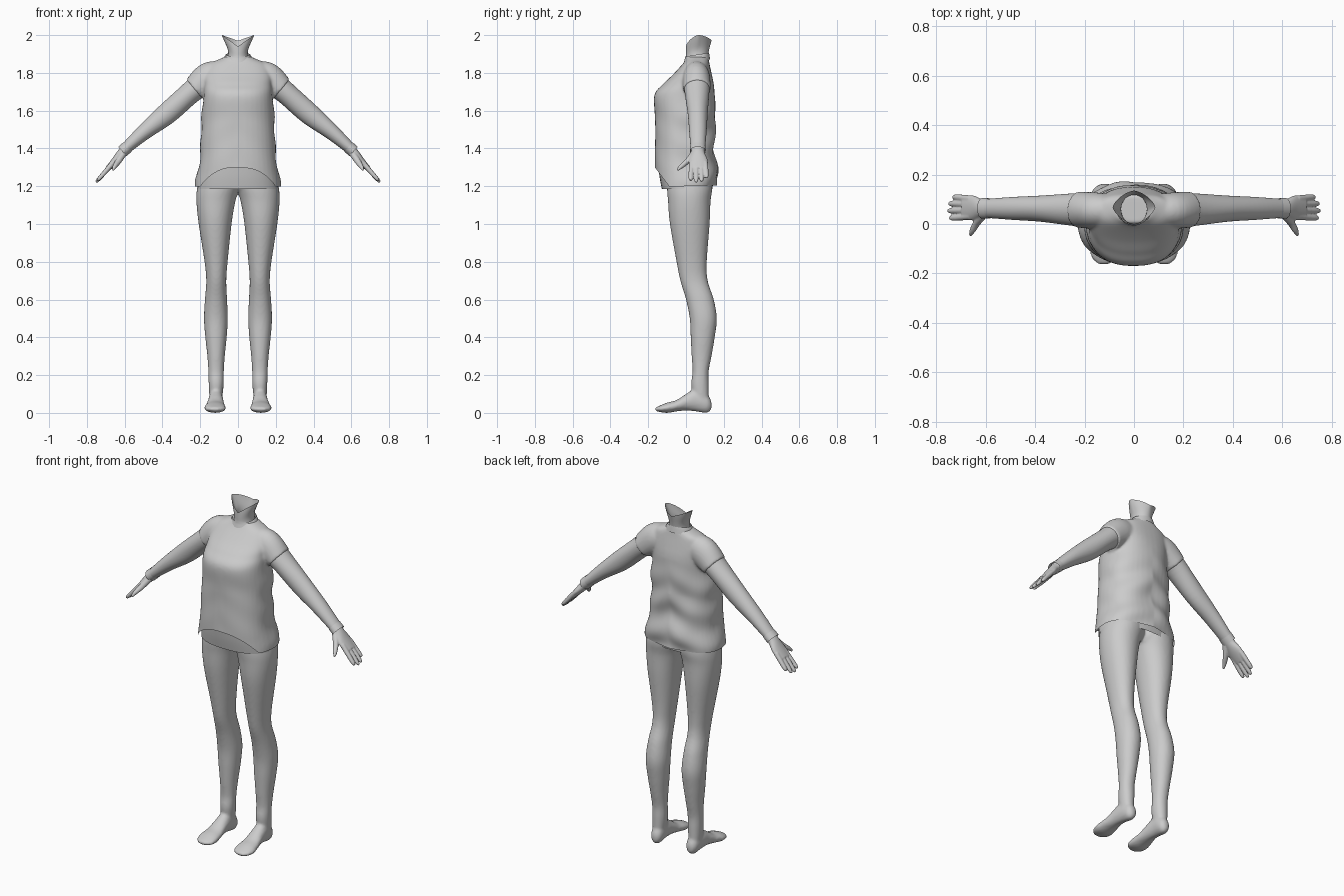
import bpy, bmesh, math
from mathutils import Vector

cube = bpy.data.objects.get("Cube")
if cube:
    bpy.data.objects.remove(cube, do_unlink=True)

grey = bpy.data.materials.new("plain_grey")
grey.use_nodes = True
colour = (0.6, 0.6, 0.6, 1)
grey.diffuse_color = colour
grey.node_tree.nodes["Principled BSDF"].inputs["Base Color"].default_value = colour
SIDES = 40


def spline(keys, steps=6):
    """Smoothly fill in between key tuples."""
    out = []
    for i in range(len(keys) - 1):
        a, b, c, d = (keys[min(max(i + k, 0), len(keys) - 1)] for k in (-1, 0, 1, 2))
        for s in range(steps):
            t = s / steps
            out.append([q + t / 2 * (r - p + t * (2 * p - 5 * q + 4 * r - w + t * (3 * (q - r) + w - p)))
                        for p, q, r, w in zip(a, b, c, d)])
    return out + [list(keys[-1])]


def loft(bm, rings, caps=True):
    rows = [[bm.verts.new(p) for p in ring] for ring in rings]
    for low, high in zip(rows, rows[1:]):
        for i in range(SIDES):
            j = (i + 1) % SIDES
            bm.faces.new((low[i], low[j], high[j], high[i]))
    if caps:
        bm.faces.new(rows[0][::-1])
        bm.faces.new(rows[-1])


def oval(centre, u, v, power=2):
    ring = []
    for i in range(SIDES):
        a = math.tau * i / SIDES
        c, s = math.cos(a), math.sin(a)
        ring.append(centre + u * math.copysign(abs(c) ** (2 / power), c)
                    + v * math.copysign(abs(s) ** (2 / power), s))
    return ring


def stack(keys, power=2.0):
    """Upright sections: height, x range, y range, optional squareness."""
    rings = []
    for z, x0, x1, y0, y1, *p in spline(keys):
        rings.append(oval(Vector(((x0 + x1) / 2, (y0 + y1) / 2, z)), Vector(((x1 - x0) / 2, 0, 0)),
                          Vector((0, (y1 - y0) / 2, 0)), p[0] if p else power))
    return rings


def limb(keys):
    """Sections along a path: x, y, z, y radius, thickness radius."""
    pts = spline(keys)
    rings = []
    for i, (x, y, z, ry, rt) in enumerate(pts):
        along = Vector(pts[min(i + 1, len(pts) - 1)][:3]) - Vector(pts[max(i - 1, 0)][:3])
        along.normalize()
        side = Vector((0, 1, 0))
        side = (side - along * side.dot(along)).normalized()
        rings.append(oval(Vector((x, y, z)), side * ry, along.cross(side) * rt))
    return rings


def finish(name, bm, voxel=0, smooth=0, mirror=False):
    bmesh.ops.recalc_face_normals(bm, faces=bm.faces)
    mesh = bpy.data.meshes.new(name)
    bm.to_mesh(mesh)
    bm.free()
    obj = bpy.data.objects.new(name, mesh)
    bpy.context.collection.objects.link(obj)
    if mirror:
        mod = obj.modifiers.new("mirror", "MIRROR")
        mod.use_mirror_merge = False
    if voxel:
        mod = obj.modifiers.new("fuse", "REMESH")
        mod.mode = "VOXEL"
        mod.voxel_size = voxel
    if smooth:
        mod = obj.modifiers.new("soften", "SMOOTH")
        mod.iterations = smooth
    if obj.modifiers:
        deps = bpy.context.evaluated_depsgraph_get()
        baked = bpy.data.meshes.new_from_object(obj.evaluated_get(deps))
        obj.modifiers.clear()
        obj.data = baked
    obj.data.materials.clear()
    obj.data.materials.append(grey)
    shade(obj)
    return obj


def shade(obj):
    for face in obj.data.polygons:
        face.use_smooth = True


# Legs, feet and hips, fused into one skin
bm = bmesh.new()
loft(bm, stack([
    (.06, .085, .15, .04, .12), (.15, .076, .155, .028, .12), (.22, .075, .157, .035, .12),
    (.3, .07, .162, .03, .135), (.4, .06, .173, .025, .152), (.5, .054, .18, .02, .163),
    (.6, .058, .175, 0, .147), (.7, .062, .168, -.03, .115), (.8, .055, .177, -.05, .11),
    (1, .034, .208, -.085, .125), (1.12, .014, .22, -.095, .13), (1.2, -.01, .215, -.1, .14),
    (1.3, -.03, .19, -.09, .13)], 2.1))
foot = stack([
    (.135, .1, .13, .02, .06), (.11, .082, .148, 0, .1), (.05, .08, .155, .008, .125),
    (0, .076, .16, .012, .1), (-.05, .07, .17, .008, .068), (-.1, .064, .178, 0, .054),
    (-.14, .07, .17, .005, .038), (-.162, .1, .145, .01, .028)])
loft(bm, [[Vector((p.x, p.z, p.y)) for p in ring] for ring in foot])
loft(bm, stack([(1.16, 0, .06, -.03, .09), (1.2, -.02, .17, -.09, .13), (1.3, -.02, .19, -.1, .13)]))
finish("legs_and_hips", bm, .008, 4, True)

# Arms with hands
bm = bmesh.new()
loft(bm, limb([
    (.15, .055, 1.775, .07, .08), (.24, .058, 1.705, .066, .06), (.375, .062, 1.585, .053, .057),
    (.495, .063, 1.488, .046, .042), (.6, .063, 1.395, .038, .029)]))
loft(bm, limb([
    (.585, .063, 1.405, .034, .026), (.615, .063, 1.375, .036, .025),
    (.65, .065, 1.335, .05, .02), (.69, .067, 1.292, .048, .014)]))
for y, reach in ((.025, .92), (.054, 1), (.082, .96), (.108, .78)):
    tip = Vector((.66, y, 1.325)).lerp(Vector((.752, y, 1.222)), reach)
    mid = Vector((.66, y, 1.32)).lerp(tip, .8)
    loft(bm, limb([(.66, .065 + (y - .065) * .85, 1.325, .014, .014),
                   (*mid, .012, .011), (*tip, .006, .006)]))
loft(bm, limb([(.605, .045, 1.375, .02, .018), (.635, .005, 1.33, .014, .016),
               (.652, -.025, 1.305, .012, .012), (.662, -.046, 1.285, .006, .006)]))
finish("arms", bm, .004, 3, True)

# Sleeve and trouser style cuff lines at the wrists
bm = bmesh.new()
loft(bm, limb([(.585, .063, 1.408, .041, .033), (.612, .063, 1.384, .042, .033)]), False)
finish("wrist_cuffs", bm, mirror=True)

# Loose top with short sleeves
bm = bmesh.new()
loft(bm, stack([(z, -w, w, front, back) for z, w, front, back in (
    (1.1, .23, -.158, .165), (1.2, .225, -.162, .163), (1.28, .212, -.166, .168),
    (1.4, .2, -.164, .15), (1.55, .192, -.163, .155), (1.68, .183, -.168, .152),
    (1.74, .18, -.122, .147), (1.79, .18, -.07, .137), (1.845, .155, -.02, .125),
    (1.872, .1, 0, .12), (1.885, .07, .004, .118))], 2.35))
for side in (-1, 1):
    loft(bm, limb([(side * x, y, z, ry, rt) for x, y, z, ry, rt in (
        (.07, .055, 1.78, .06, .075), (.15, .055, 1.772, .072, .086), (.228, .058, 1.712, .073, .07))]))
shirt = finish("loose_top", bm, .007, 8)

# Cloth folds, then the raised front hem and level back hem
bm = bmesh.new()
bm.from_mesh(shirt.data)
bm.normal_update()
for v in bm.verts:
    x, y, z = v.co
    if abs(x) < .24:
        low = min(max((1.72 - z) / .2, 0), 1)
        loose = min(max((y + .1) / .12, .15), 1)
        fold = math.sin(38 * z + 22 * abs(x) + 9 * y) + .6 * math.sin(30 * x + 17 * z)
        v.co += v.normal * .005 * fold * low * loose
for point, normal in (((0, .16, 1.205), (0, -.03, 1)), ((0, -.165, 1.3), (0, .8, .6))):
    bmesh.ops.bisect_plane(bm, geom=bm.verts[:] + bm.edges[:] + bm.faces[:], plane_co=point,
                           plane_no=normal, clear_inner=True)
bm.to_mesh(shirt.data)
bm.free()
shade(shirt)

# Under layer showing below the front hem
bm = bmesh.new()
loft(bm, stack([(1.185, -.215, .215, -.128, .14), (1.25, -.21, .21, -.14, .145),
                (1.33, -.198, .198, -.15, .14)], 2.35), False)
finish("under_layer", bm)

# Open neck with a pointed rim
bm = bmesh.new()
loft(bm, stack([(1.84, -.065, .065, -.008, .125, 2), (1.89, -.053, .053, -.001, .118, 2),
                (1.94, -.056, .056, 0, .123, 2), (2, -.086, .086, 0, .135, 1.5)]), False)
for v in bm.verts:
    rise = max(0, (v.co.z - 1.88) / .12)
    depth = .06 if v.co.y < .067 else .03
    v.co.z -= rise * depth * max(0, 1 - abs(v.co.x) / .085)
finish("neck", bm)

# Neckband
bm = bmesh.new()
loft(bm, stack([(1.86, -.085, .085, -.014, .128), (1.885, -.072, .072, -.006, .124),
                (1.897, -.064, .064, -.004, .122)]), False)
for v in bm.verts:
    v.co.z += .16 * (v.co.y - .06)
finish("neckband", bm)
